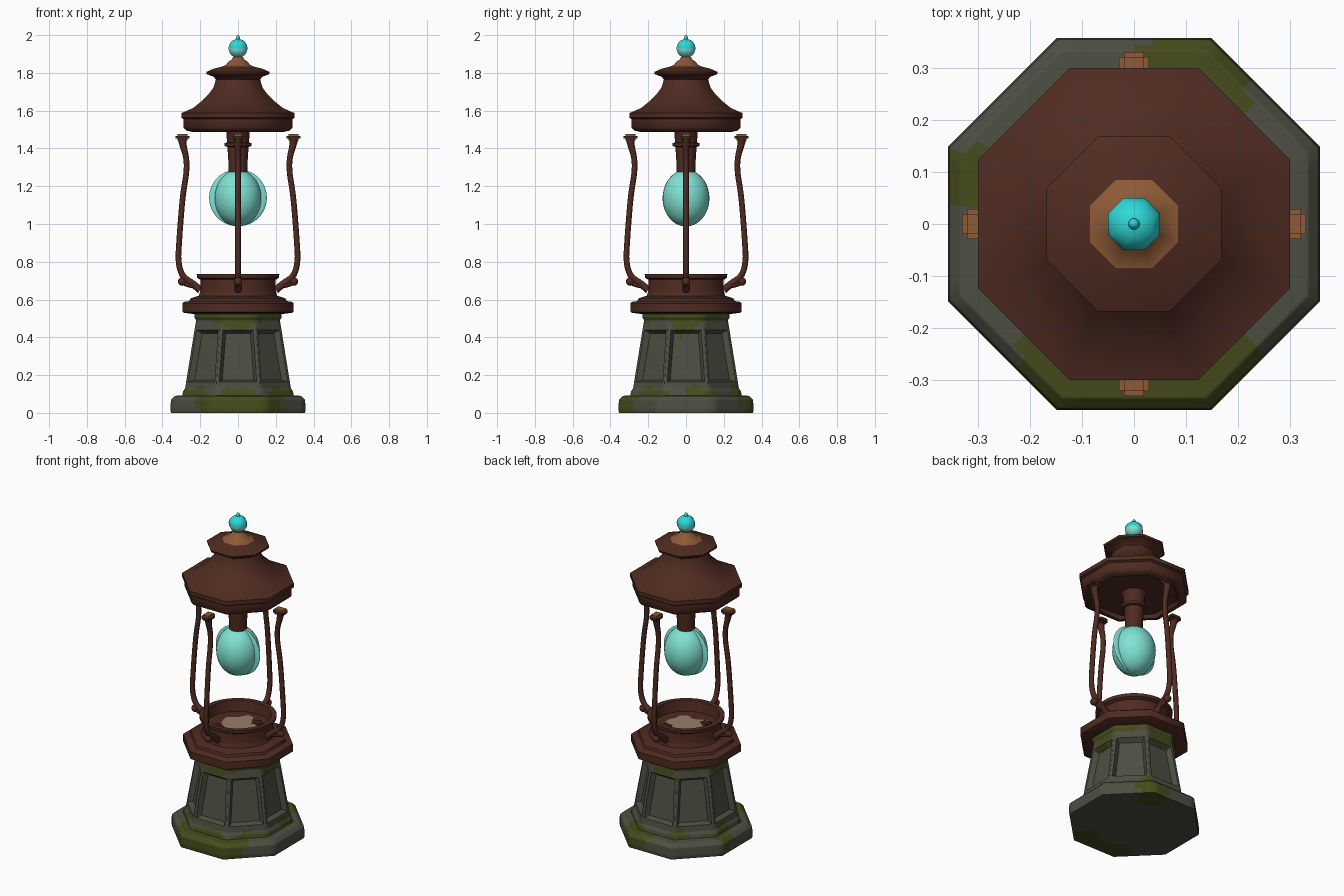
import bpy, bmesh, math
from mathutils import Matrix, Vector

if "Cube" in bpy.data.objects:
    bpy.data.objects.remove(bpy.data.objects["Cube"])


def material(name, r, g, b):
    # sRGB bytes to linear diffuse colour
    m = bpy.data.materials.new(name)
    m.diffuse_color = [((c / 255 + 0.055) / 1.055) ** 2.4 for c in (r, g, b)] + [1]
    m.use_nodes = True
    m.node_tree.nodes["Principled BSDF"].inputs["Base Color"].default_value = m.diffuse_color
    return m


stone = material("stone", 77, 79, 66)
moss = material("moss", 69, 75, 28)
rust = material("rusty iron", 79, 43, 33)
copper = material("worn copper", 142, 90, 54)
glow = material("pale glass", 128, 226, 212)
cyan = material("bright cyan glass", 45, 217, 215)
ash = material("ash", 150, 126, 106)
soot = material("soot", 48, 34, 28)


def finish(name, bm, mats, angle=30):
    bmesh.ops.remove_doubles(bm, verts=bm.verts, dist=1e-5)
    bmesh.ops.recalc_face_normals(bm, faces=bm.faces)
    me = bpy.data.meshes.new(name)
    bm.to_mesh(me)
    bm.free()
    ob = bpy.data.objects.new(name, me)
    bpy.context.collection.objects.link(ob)
    for m in mats:
        me.materials.append(m)
    bpy.ops.object.select_all(action='DESELECT')
    ob.select_set(True)
    bpy.context.view_layer.objects.active = ob
    if angle:
        bpy.ops.object.shade_smooth_by_angle(angle=math.radians(angle))
    return ob


def lathe_bm(profile, sides):
    # Octagons are measured across flats, round parts by radius
    bm = bmesh.new()
    k = 1 / math.cos(math.pi / sides) if sides == 8 else 1
    rings = []
    for r, z in profile:
        rings.append([bm.verts.new((r * k * math.cos((i + .5) * math.tau / sides),
                                    r * k * math.sin((i + .5) * math.tau / sides), z))
                      for i in range(sides)])
    for a, b in zip(rings, rings[1:]):
        for i in range(sides):
            j = (i + 1) % sides
            bm.faces.new((a[i], a[j], b[j], b[i]))
    bmesh.ops.remove_doubles(bm, verts=bm.verts, dist=1e-5)
    bmesh.ops.dissolve_degenerate(bm, edges=bm.edges, dist=1e-5)
    return bm


def lathe(name, profile, sides, mats, angle=30, rule=None):
    bm = lathe_bm(profile, sides)
    if rule:
        for f in bm.faces:
            f.material_index = rule(f.calc_center_median())
    return finish(name, bm, mats, angle)


def is_mossy(c):
    # Moss clings to stretches of the plinth and to the top of the pedestal
    a = math.degrees(math.atan2(c.y, c.x)) % 360
    wave = math.sin(math.radians(a * 7)) + .6 * math.sin(math.radians(a * 13))
    if c.z < 0.2:
        if c.z > .094:
            return int(c.z < .115 + .028 * wave)
        patches = ((48, 88), (155, 174), (228, 314))
        inside = any(lo + 90 * (.09 - c.z) < a < hi - 90 * (.09 - c.z) for lo, hi in patches)
        return int(c.xy.length > 0.24 and inside)
    dip = max(0, math.cos(math.radians(4 * a)))
    return int(c.z > 0.49 - 0.08 * dip + .012 * wave)


# Stone plinth and pedestal with eight sunken panels
bm = lathe_bm([(0, 0), (.355, 0), (.358, .02), (.355, .07), (.335, .09), (.295, .093),
               (.29, .115), (.28, .13), (.2768, .15), (.2276, .455), (.222, .49),
               (.23, .505), (.23, .523)], 8)
panels = [f for f in bm.faces if .25 < f.calc_center_median().z < .4]
bmesh.ops.inset_individual(bm, faces=panels, thickness=.021, depth=0)
bmesh.ops.inset_individual(bm, faces=panels, thickness=.022, depth=-.03)
bmesh.ops.subdivide_edges(bm, edges=bm.edges, cuts=7, use_grid_fill=True)
for f in bm.faces:
    f.material_index = is_mossy(f.calc_center_median())
finish("stone_pedestal", bm, [stone, moss], 46)

# Octagonal iron collar on the pedestal
lathe("collar", [(.225, .522), (.285, .53), (.295, .535), (.295, .58),
                 (.285, .588), (.257, .592), (.252, .606), (.21, .62), (.185, .62)],
      8, [rust], 46)

# Round open bowl with a flared rim
lathe("burner_bowl", [(.215, .61), (.205, .63), (.2, .65), (.2, .705), (.218, .715),
                      (.22, .735), (.19, .735), (.185, .70), (.18, .67), (0, .67)],
      32, [rust])


def ragged_plate(name, radius, z, mat, centre=(0, 0)):
    bm = bmesh.new()
    vs = []
    for i in range(18):
        a = i * math.tau / 18
        r = radius * (1 + .18 * math.sin(5 * a) + .12 * math.cos(3 * a + 1))
        vs.append(bm.verts.new((centre[0] + r * math.cos(a), centre[1] + r * math.sin(a), z)))
    f = bm.faces.new(vs)
    top = bmesh.ops.extrude_face_region(bm, geom=[f])
    bmesh.ops.translate(bm, vec=(0, 0, .003),
                        verts=[v for v in top['geom'] if isinstance(v, bmesh.types.BMVert)])
    finish(name, bm, [mat], 0)


# Ash and soot lying in the bowl
ragged_plate("ash_patch", .11, .67, ash)
for n, (x, y) in enumerate(((.08, .08), (-.08, -.08))):
    ragged_plate(f"soot_patch_{n + 1}", .03, .671, soot, (x, y))

# Octagonal roof: eave, bell-shaped slope, flared cap with worn copper crown
lathe("roof", [(0, 1.51), (.235, 1.51), (.245, 1.488), (.275, 1.495), (.288, 1.51),
               (.288, 1.555), (.3, 1.563), (.3, 1.588), (.283, 1.594), (.238, 1.614),
               (.195, 1.648), (.157, 1.685), (.13, 1.722), (.117, 1.765), (.13, 1.78),
               (.165, 1.793), (.168, 1.805), (.13, 1.822), (.085, 1.833), (.064, 1.842),
               (.052, 1.858), (.034, 1.87), (.025, 1.885)],
      8, [rust, copper], 46, lambda c: int(c.z > 1.833))

# Glass finial, paler below, with its tip
lathe("finial_ball", [(.05 * math.sin(t * math.pi / 12), 1.93 - .05 * math.cos(t * math.pi / 12))
                      for t in range(13)], 8, [cyan, glow], 50, lambda c: int(c.z < 1.935))
lathe("finial_tip", [(.011, 1.975), (.011, 1.988), (.006, 1.997), (0, 2)],
      12, [cyan], 40)

# Lamp socket hanging from the roof
lathe("lamp_socket", [(.075, 1.512), (.062, 1.49), (.06, 1.432), (.072, 1.428), (.072, 1.412),
                      (.057, 1.408), (.05, 1.30), (.05, 1.275)], 16, [rust])


def ellipsoid(name, centre, size, mat):
    bm = bmesh.new()
    bmesh.ops.create_uvsphere(bm, u_segments=32, v_segments=20, radius=1,
                              matrix=Matrix.Translation(centre) @ Matrix.Diagonal((*size, 1)))
    return finish(name, bm, [mat], 60)


# Glowing bulb with a thin, wider disc through its middle
ellipsoid("bulb", (0, 0, 1.137), (.124, .124, .15), glow)
ellipsoid("bulb_disc", (0, 0, 1.139), (.153, .016, .151), glow)


def tube(name, points, turn):
    # Smooth bent rod; each point holds radius from the axis, height, thickness
    cu = bpy.data.curves.new(name, 'CURVE')
    cu.dimensions = '3D'
    cu.bevel_depth = 1
    cu.bevel_resolution = 2
    cu.use_fill_caps = True
    cu.resolution_u = 4
    sp = cu.splines.new('NURBS')
    sp.points.add(len(points) - 1)
    sp.use_endpoint_u = True
    sp.order_u = 3
    for p, (r, z, w) in zip(sp.points, points):
        p.co = (*(turn @ Vector((r, 0, z))), 1)
        p.radius = w
    ob = bpy.data.objects.new(name, cu)
    bpy.context.collection.objects.link(ob)
    cu.materials.append(rust)
    bpy.ops.object.select_all(action='DESELECT')
    ob.select_set(True)
    bpy.context.view_layer.objects.active = ob
    bpy.ops.object.convert(target='MESH')
    bpy.ops.object.shade_smooth_by_angle(angle=math.radians(50))


# Four bowed arms, each with a scroll at the foot and a capped head
arm = [(.296, 1.455, .024), (.293, 1.42, .018), (.272, 1.35, .015), (.272, 1.27, .015),
       (.29, 1.17, .015), (.302, 1.04, .015), (.312, .90, .015), (.318, .80, .015),
       (.295, .72, .016), (.245, .69, .018), (.2, .65, .02)]
for n in range(4):
    turn = Matrix.Rotation(n * math.pi / 2, 4, 'Z')
    tube(f"arm_{n + 1}", arm, turn)
    tube(f"arm_scroll_{n + 1}", [(.235, .675, .014), (.265, .675, .014), (.293, .693, .014)], turn)
    ellipsoid(f"arm_scroll_ball_{n + 1}", turn @ Vector((.296, 0, .695)), (.022, .022, .022), rust)
    bm = bmesh.new()
    bmesh.ops.create_cube(bm, size=1, matrix=turn @ Matrix.Translation((.294, 0, 1.459))
                          @ Matrix.Diagonal((.074, .058, .034, 1)))
    bmesh.ops.bevel(bm, geom=bm.edges[:], offset=.01, segments=2, affect='EDGES')
    for f in bm.faces:
        f.material_index = int(f.calc_center_median().z > 1.462)
    finish(f"arm_cap_{n + 1}", bm, [rust, copper], 60)
